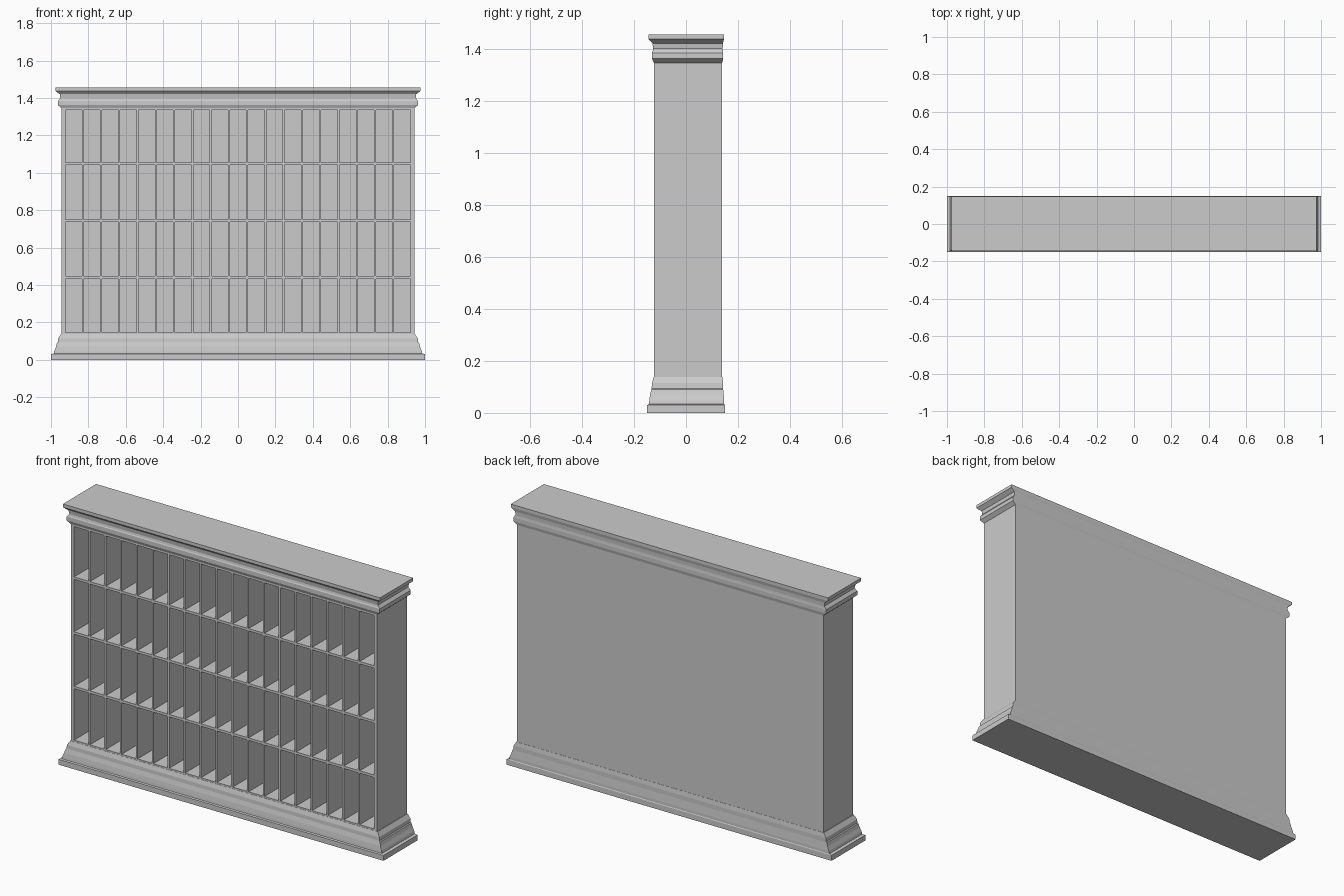
import bpy, bmesh

if "Cube" in bpy.data.objects:
    bpy.data.objects.remove(bpy.data.objects["Cube"])

FRONT, BACK, HALF_W = -0.123, 0.139, 0.943   # carcass extents
Z0, Z1 = 0.138, 1.352                        # carcass bottom and top
COLS, IN_W = 19, 0.923                       # columns, half width of openings
DIV = 0.010                                  # divider thickness


def make_object(name, bm):
    bmesh.ops.recalc_face_normals(bm, faces=bm.faces)
    mesh = bpy.data.meshes.new(name)
    bm.to_mesh(mesh)
    bm.free()
    ob = bpy.data.objects.new(name, mesh)
    bpy.context.collection.objects.link(ob)
    return ob


def loft(name, levels):
    """Closed stack of rectangles: (z, half width, front y, back y)."""
    bm = bmesh.new()
    rings = [[bm.verts.new(p) for p in ((-w, f, z), (w, f, z), (w, b, z), (-w, b, z))]
             for z, w, f, b in levels]
    for lo, hi in zip(rings, rings[1:]):
        for i in range(4):
            j = (i + 1) % 4
            bm.faces.new((lo[i], lo[j], hi[j], hi[i]))
    bm.faces.new(rings[0])
    bm.faces.new(rings[-1])
    return make_object(name, bm)


def box(name, x, y, z):
    bm = bmesh.new()
    bmesh.ops.create_cube(bm, size=1)
    for v in bm.verts:
        v.co = [(a + b) / 2 + c * (b - a) for c, (a, b) in zip(v.co, (x, y, z))]
    return make_object(name, bm)


# Stepped plinth
loft("base_moulding", [
    (0.000, 1.000, -0.149, 0.149), (0.030, 1.000, -0.149, 0.149),
    (0.034, 0.985, -0.142, 0.147), (0.048, 0.982, -0.141, 0.147),
    (0.070, 0.973, -0.138, 0.145), (0.090, 0.968, -0.133, 0.143),
    (0.094, 0.963, -0.132, 0.143), (0.114, 0.961, -0.131, 0.143),
    (0.138, 0.946, -0.124, 0.140)])

# Crown moulding and top board
loft("crown_moulding", [
    (1.345, 0.943, -0.123, 0.139), (1.362, 0.963, -0.131, 0.143),
    (1.384, 0.963, -0.131, 0.143), (1.390, 0.958, -0.128, 0.142),
    (1.400, 0.950, -0.126, 0.141), (1.420, 0.953, -0.129, 0.142),
    (1.437, 0.976, -0.145, 0.146), (1.455, 0.976, -0.145, 0.146)])

# Carcass: back, sides, top and bottom rails
box("back_panel", (-HALF_W, HALF_W), (0.122, BACK), (Z0, Z1))
for side, s in (("left", -1), ("right", 1)):
    box(side + "_side", sorted((s * IN_W, s * HALF_W)), (FRONT, 0.122), (Z0, Z1))
box("bottom_rail", (-IN_W, IN_W), (FRONT, 0.122), (Z0, 0.147))
box("top_rail", (-IN_W, IN_W), (FRONT, 0.122), (1.335, Z1))

# Three shelves across the full width
for i, z in enumerate((0.440, 0.743, 1.048)):
    box(f"shelf_{i + 1}", (-IN_W, IN_W), (FRONT, 0.122), (z - 0.007, z + 0.007))

# Evenly spaced upright dividers
pitch = (2 * IN_W + DIV) / COLS
first = -IN_W + pitch - DIV
dividers = box("upright_dividers", (first, first + DIV), (FRONT, 0.122), (0.147, 1.335))
arr = dividers.modifiers.new("repeat", 'ARRAY')
arr.count = COLS - 1
arr.use_relative_offset = False
arr.use_constant_offset = True
arr.constant_offset_displace = (pitch, 0, 0)
